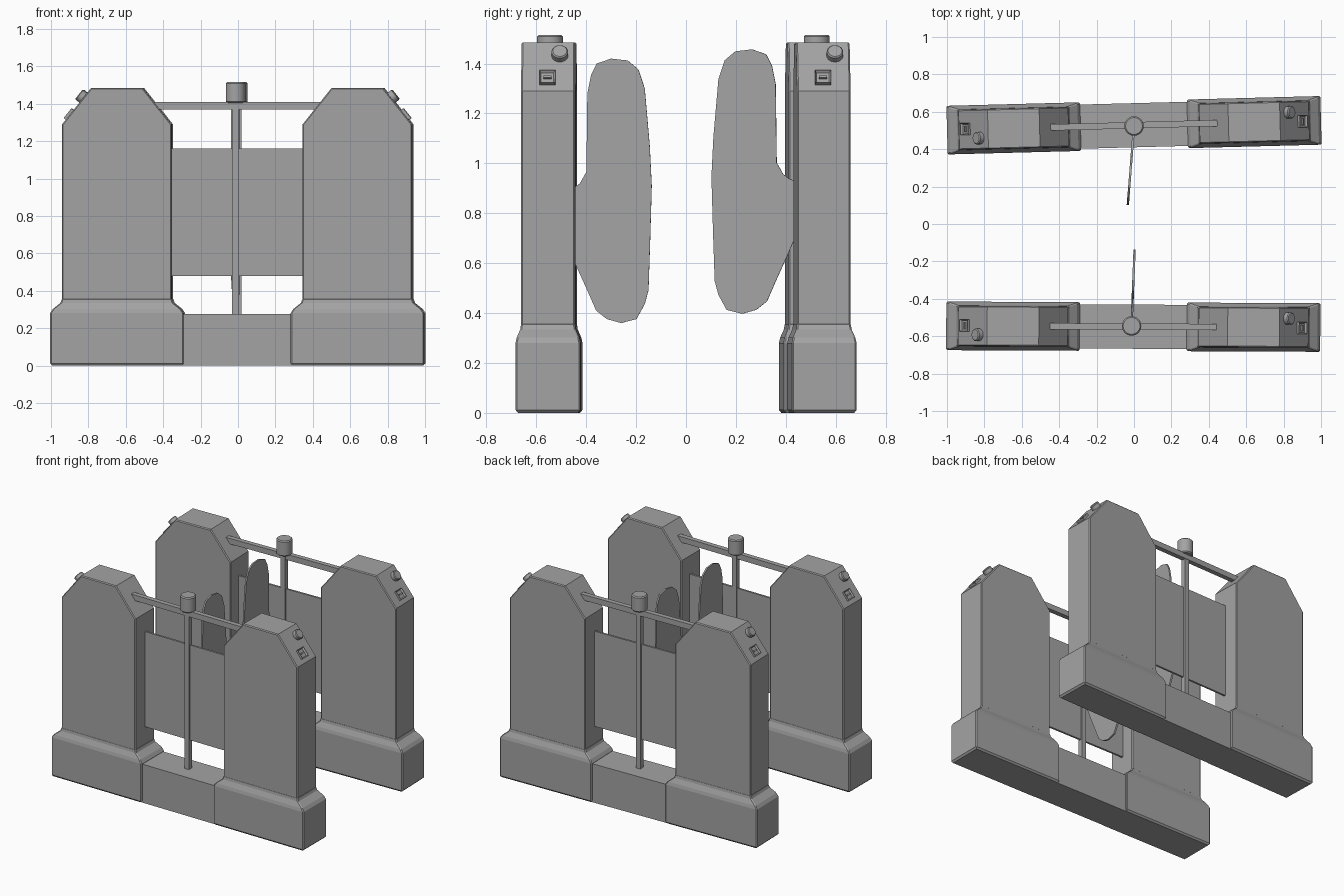
import bpy, bmesh, math
from mathutils import Matrix, Vector

cube = bpy.data.objects.get("Cube")
if cube:
    bpy.data.objects.remove(cube, do_unlink=True)

grey = bpy.data.materials.new("light_grey")
grey.use_nodes = True
COLOUR = (0.37, 0.37, 0.37, 1)
grey.diffuse_color = COLOUR
grey.node_tree.nodes["Principled BSDF"].inputs["Base Color"].default_value = COLOUR


def finish(name, bm, matrix, bevel=0, limit=60, smooth=False):
    """Turn a bmesh into a placed object."""
    bmesh.ops.recalc_face_normals(bm, faces=bm.faces)
    bm.transform(matrix)
    mesh = bpy.data.meshes.new(name)
    bm.to_mesh(mesh)
    bm.free()
    mesh.materials.append(grey)
    obj = bpy.data.objects.new(name, mesh)
    bpy.context.collection.objects.link(obj)
    if bevel:
        mod = obj.modifiers.new("Bevel", "BEVEL")
        mod.width, mod.segments = bevel, 1
        mod.limit_method, mod.angle_limit = "ANGLE", math.radians(limit)
    if smooth:
        bpy.ops.object.select_all(action="DESELECT")
        obj.select_set(True)
        bpy.context.view_layer.objects.active = obj
        bpy.ops.object.shade_smooth_by_angle(angle=math.radians(35))
    return obj


def box(size, centre):
    bm = bmesh.new()
    bmesh.ops.create_cube(bm, size=1, matrix=Matrix.Translation(centre) @ Matrix.Diagonal((*size, 1)))
    return bm


def cylinder(radius, height, centre):
    bm = bmesh.new()
    bmesh.ops.create_cone(bm, cap_ends=True, segments=32, radius1=radius, radius2=radius,
                          depth=height, matrix=Matrix.Translation(centre))
    return bm


def prism(outline, depth):
    """Extrude an (a, z) outline along y, centred on y = 0."""
    bm = bmesh.new()
    face = bm.faces.new([bm.verts.new((a, -depth / 2, z)) for a, z in outline])
    out = bmesh.ops.extrude_face_region(bm, geom=[face])
    moved = [v for v in out["geom"] if isinstance(v, bmesh.types.BMVert)]
    bmesh.ops.translate(bm, verts=moved, vec=(0, depth, 0))
    return bm


def stacked(rings):
    """Loft rectangular rings given as half width, half depth, height."""
    bm = bmesh.new()
    loops = [[bm.verts.new((sx * hx, sy * hy, z)) for sx, sy in ((-1, -1), (1, -1), (1, 1), (-1, 1))]
             for hx, hy, z in rings]
    for low, high in zip(loops, loops[1:]):
        for i in range(4):
            j = (i + 1) % 4
            bm.faces.new((low[i], low[j], high[j], high[i]))
    bm.faces.new(loops[0])
    bm.faces.new(loops[-1])
    return bm


BODY = [(-.293, .3), (.293, .3), (.293, 1.29), (.138, 1.485), (-.138, 1.485), (-.293, 1.29)]
FOOT = [(.345, .12, 0), (.357, .13, .012), (.357, .13, .28), (.343, .125, .302),
        (.302, .111, .335), (.293, .1075, .36)]
# Paddle outline: distance from the pole, height
PADDLE = [(0, .83), (.10, .60), (.15, .49), (.185, .41), (.228, .376), (.285, .36), (.347, .376),
          (.38, .436), (.395, .492), (.402, .7), (.408, .91), (.40, 1.07), (.38, 1.3), (.355, 1.376),
          (.312, 1.412), (.245, 1.42), (.188, 1.4), (.165, 1.355), (.15, 1.28), (.146, .966),
          (.12, .92), (.096, .902), (0, .86)]


def pedestal(label, place):
    """One cabinet, with its controls on the +x slope."""
    finish(label + "_foot", stacked(FOOT), place, .006, 70)
    finish(label + "_body", prism(BODY, .215), place, .006, 70)
    # Slope frame: local z is the slope normal, local x runs up the slope
    up = Vector((-.155, 0, .195)).normalized()
    normal = Vector((up.z, 0, -up.x))
    side = normal.cross(up)

    def on_slope(y, z):
        x = .293 - (z - 1.29) * .155 / .195
        m = Matrix((up, side, normal)).transposed().to_4x4()
        return place @ Matrix.Translation((x, y, z)) @ m

    finish(label + "_button", cylinder(.033, .06, (0, 0, 0)), on_slope(.047, 1.432), .005, smooth=True)
    # Socket: a framed recess with a raised bar
    bm = box((.066, .064, .03), (0, 0, 0))
    top = max(bm.faces, key=lambda f: f.calc_center_median().z)
    bmesh.ops.inset_region(bm, faces=[top], thickness=.01)
    bmesh.ops.translate(bm, verts=top.verts, vec=(0, 0, -.012))
    spot = on_slope(-.003, 1.34)
    finish(label + "_socket", bm, spot)
    finish(label + "_socket_bar", box((.01, .032, .012), (0, 0, .007)), spot)


def gate(label, place, pole_x, swing, reach, lift):
    """Two cabinets joined by a plinth, panel, bar and swinging paddle."""
    for side, turn in (("left", 0), ("right", math.pi)):
        pedestal(f"{label}_{side}",
                 place @ Matrix.Rotation(turn, 4, "Z") @ Matrix.Translation((.643, 0, 0)))
    finish(label + "_plinth", box((.62, .236, .275), (0, 0, .1375)), place)
    finish(label + "_panel", box((.74, .014, .68), (0, .008, .82)), place)
    finish(label + "_bar", box((.9, .034, .04), (0, 0, 1.39)), place)
    # Pole, cap and paddle share one pivot
    pivot = place @ Matrix.Translation((pole_x, .004, 0))
    finish(label + "_pole", box((.036, .036, 1.16), (0, 0, .83)), pivot)
    finish(label + "_cap", cylinder(.052, .11, (0, 0, 1.46)), pivot, .007, smooth=True)
    turn = Matrix.Rotation(math.radians(90 + swing), 4, "Z") @ Matrix.Translation((reach, 0, lift))
    finish(label + "_paddle", prism(PADDLE, .012), pivot @ turn)


def placed(x, y, degrees):
    return Matrix.Translation((x, y, 0)) @ Matrix.Rotation(math.radians(degrees), 4, "Z")


gate("front", placed(-.004, -.549, -.25), -.009, -2, 0, 0)
gate("rear", placed(0, .528, 181.5), 0, -6, .015, .037)
